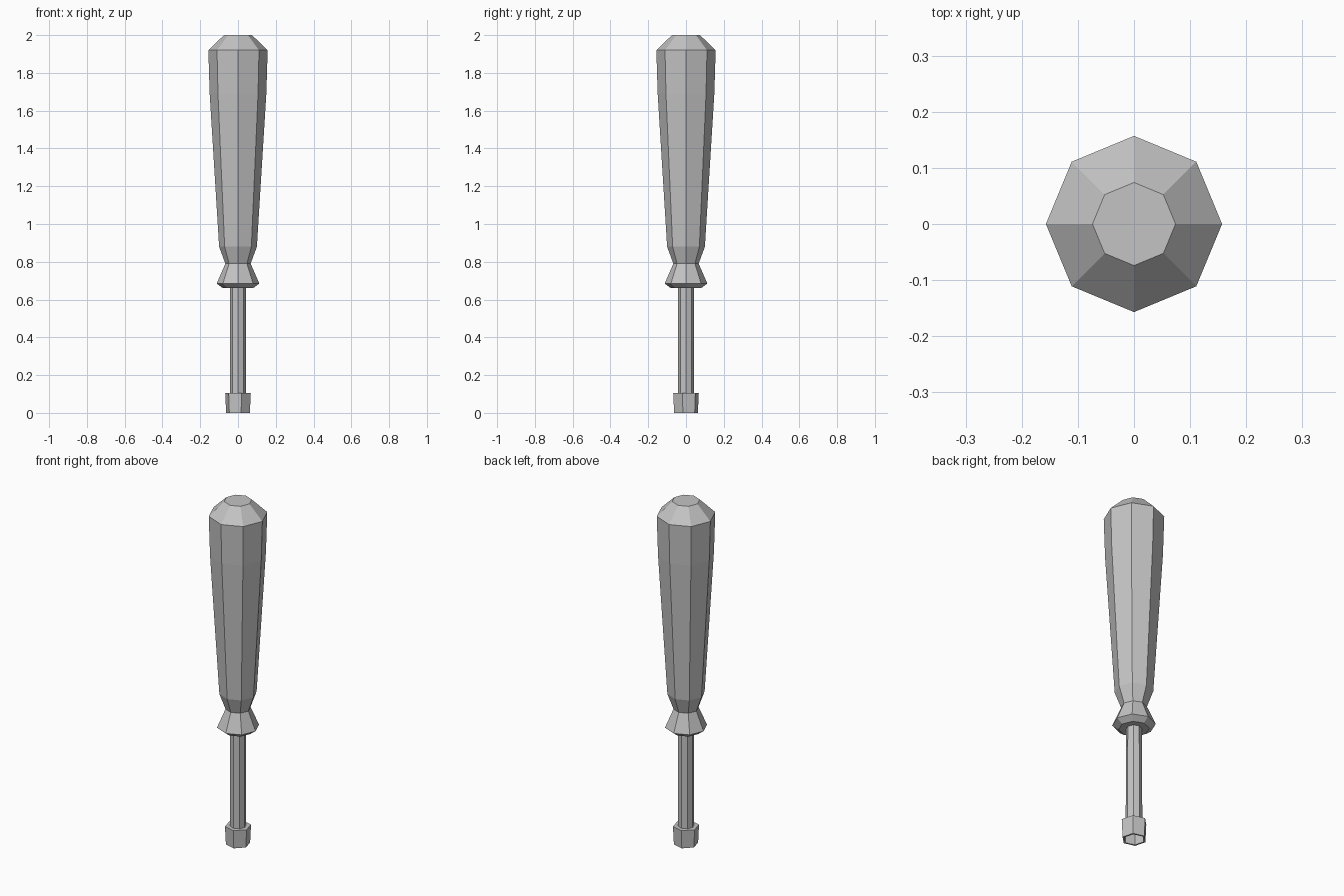
import bpy
import bmesh
from math import cos, sin, pi

cube = bpy.data.objects.get("Cube")
if cube:
    bpy.data.objects.remove(cube)

grey = bpy.data.materials.new("plain grey")
grey.use_nodes = True
colour = (0.55, 0.55, 0.55, 1)
grey.diffuse_color = colour
grey.node_tree.nodes["Principled BSDF"].inputs["Base Color"].default_value = colour


def lathe(name, profile, sides, turn=0.0):
    """Flat-faced turned solid from (radius, height) pairs, capped at both ends."""
    bm = bmesh.new()
    rings = []
    for radius, z in profile:
        angles = [turn + 2 * pi * i / sides for i in range(sides)]
        rings.append([bm.verts.new((radius * cos(a), radius * sin(a), z)) for a in angles])
    for low, high in zip(rings, rings[1:]):
        for i in range(sides):
            j = (i + 1) % sides
            bm.faces.new((low[i], low[j], high[j], high[i]))
    bm.faces.new(rings[0][::-1])
    bm.faces.new(rings[-1])
    bmesh.ops.recalc_face_normals(bm, faces=bm.faces)
    mesh = bpy.data.meshes.new(name)
    bm.to_mesh(mesh)
    bm.free()
    mesh.materials.append(grey)
    obj = bpy.data.objects.new(name, mesh)
    bpy.context.collection.objects.link(obj)
    return obj


# Tapered grip with a pinched neck and flared collar
lathe("handle", [(0.08, 0.66), (0.113, 0.685), (0.067, 0.79), (0.1, 0.88),
                 (0.15, 1.69), (0.157, 1.92), (0.074, 2.0)], 8)

# Shaft running from the socket into the collar
lathe("shaft", [(0.043, 0.09), (0.042, 0.68)], 8)

# Hollow six-sided socket: the profile starts at the floor of the recess
lathe("socket", [(0.05, 0.08), (0.055, 0.0), (0.065, 0.0), (0.07, 0.105)], 6, pi / 4)
